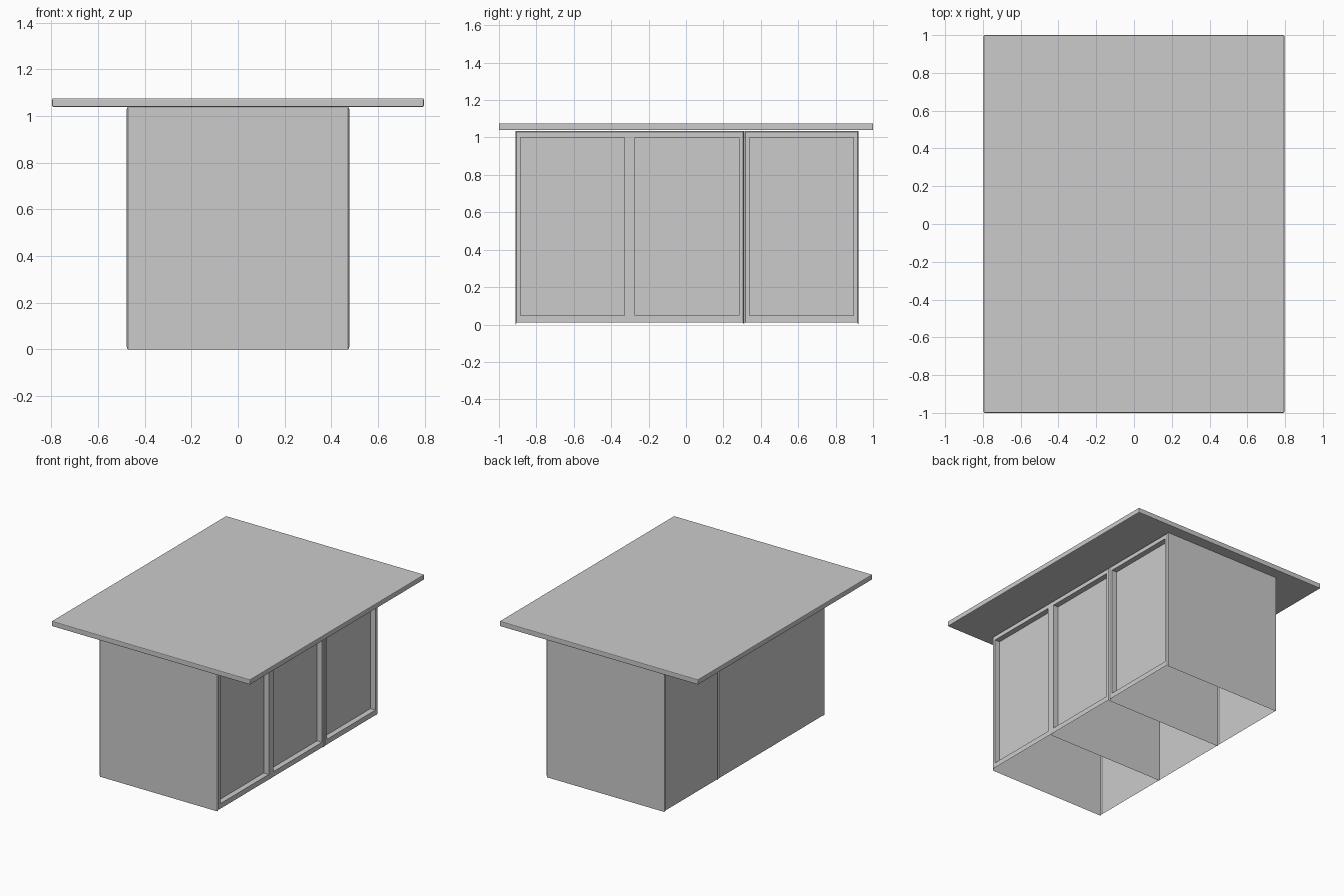
import bpy, bmesh

if "Cube" in bpy.data.objects:
    bpy.data.objects.remove(bpy.data.objects["Cube"])

HALF = 0.477      # half depth of the cabinets
TOP = 1.036       # cabinet height


def finish(name, bm, bevel=0):
    mesh = bpy.data.meshes.new(name)
    bm.to_mesh(mesh)
    bm.free()
    obj = bpy.data.objects.new(name, mesh)
    bpy.context.collection.objects.link(obj)
    if bevel:
        mod = obj.modifiers.new("bevel", 'BEVEL')
        mod.width, mod.segments = bevel, 2
    return obj


def quad(bm, *pts):
    return bm.faces.new([bm.verts.new(p) for p in pts])


def cabinet(name, ys):
    """Open-bottomed carcass with one recessed door per bay."""
    bm = bmesh.new()
    # front, back and top panels for each bay
    for a, b in zip(ys, ys[1:]):
        quad(bm, (HALF, a, 0), (HALF, b, 0), (HALF, b, TOP), (HALF, a, TOP))
        quad(bm, (-HALF, b, 0), (-HALF, a, 0), (-HALF, a, TOP), (-HALF, b, TOP))
        quad(bm, (-HALF, a, TOP), (HALF, a, TOP), (HALF, b, TOP), (-HALF, b, TOP))
    # end panels
    a, b = ys[0], ys[-1]
    quad(bm, (-HALF, a, 0), (HALF, a, 0), (HALF, a, TOP), (-HALF, a, TOP))
    quad(bm, (HALF, b, 0), (-HALF, b, 0), (-HALF, b, TOP), (HALF, b, TOP))
    bmesh.ops.remove_doubles(bm, verts=bm.verts, dist=1e-5)

    # chamfer the front and back outlines
    edges = []
    for e in bm.edges:
        p, q = (v.co for v in e.verts)
        if abs(p.x - q.x) > 0.1 or e.is_boundary:
            continue
        upright = abs(p.z - q.z) > 0.1
        if not upright or min(abs(p.y - a), abs(p.y - b)) < 1e-4:
            edges.append(e)
    bmesh.ops.bevel(bm, geom=edges, offset=0.006, segments=1, affect='EDGES')
    bm.normal_update()

    # front and back stop slightly above the floor
    for f in bm.faces:
        if abs(f.normal.x) > 0.99:
            for v in f.verts:
                if v.co.z < 0.001:
                    v.co.z = 0.01

    # recessed doors
    doors = [f for f in bm.faces if f.normal.x > 0.99]
    centres = {f: 0.5 * sum(min(zip(ys, ys[1:]), key=lambda s: abs(
        sum(s) / 2 - f.calc_center_median().y))) for f in doors}
    bmesh.ops.inset_individual(bm, faces=doors, thickness=0.02)
    for f in doors:
        c = centres[f]
        for v in f.verts:
            v.co.y = c + (0.278 if v.co.y > c else -0.278)
            v.co.z = 1.0 if v.co.z > 0.5 else 0.047
    ret = bmesh.ops.extrude_discrete_faces(bm, faces=doors)
    for f in ret['faces']:
        for v in f.verts:
            v.co.x = HALF - 0.04

    # dividers between bays
    for y in ys[1:-1]:
        x = HALF - 0.001
        quad(bm, (-x, y, 0.005), (x, y, 0.005), (x, y, TOP), (-x, y, TOP))
    return finish(name, bm)


cabinet("double_cabinet", [-0.911, -0.302, 0.3105])
cabinet("single_cabinet", [0.3115, 0.922])

# table top
bm = bmesh.new()
bmesh.ops.create_cube(bm, size=1)
for v in bm.verts:
    v.co = (v.co.x * 1.592, v.co.y * 2, 1.0575 + v.co.z * 0.037)
finish("table_top", bm, 0.005)
